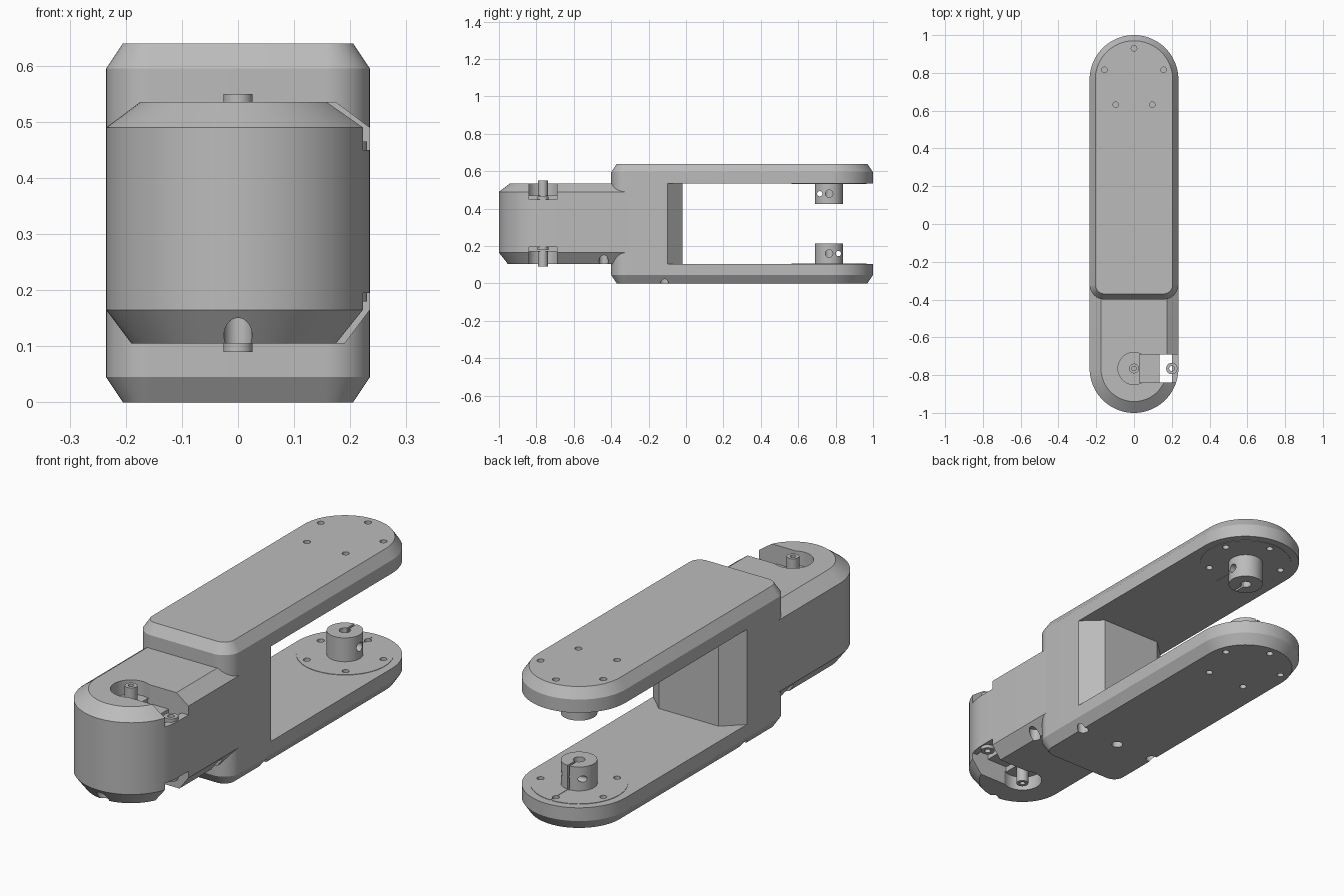
import bpy, bmesh, math
from mathutils import Matrix, Vector

cube = bpy.data.objects.get("Cube")
if cube:
    bpy.data.objects.remove(cube, do_unlink=True)

HALF = 0.235      # half width of the arm
PIVOT = 0.765     # distance of each pivot from the middle
MID = 0.32        # mid height

grey = bpy.data.materials.new("plain_grey")
grey.use_nodes = True
grey.diffuse_color = (0.5, 0.5, 0.5, 1)
grey.node_tree.nodes["Principled BSDF"].inputs["Base Color"].default_value = (0.5, 0.5, 0.5, 1)


def loft(name, rings):
    """Closed solid through rings of equal point count."""
    bm = bmesh.new()
    loops = [[bm.verts.new(p) for p in ring] for ring in rings]
    n = len(loops[0])
    for a, b in zip(loops, loops[1:]):
        for i in range(n):
            j = (i + 1) % n
            bm.faces.new((a[i], a[j], b[j], b[i]))
    bm.faces.new(loops[0])
    bm.faces.new(loops[-1])
    bmesh.ops.recalc_face_normals(bm, faces=bm.faces)
    mesh = bpy.data.meshes.new(name)
    bm.to_mesh(mesh)
    bm.free()
    mesh.materials.append(grey)
    obj = bpy.data.objects.new(name, mesh)
    bpy.context.collection.objects.link(obj)
    return obj


def prism(name, outline, z0, z1):
    return loft(name, [[(x, y, z) for x, y in outline] for z in (z0, z1)])


def post(name, x, y, r, z0, z1, n=40):
    angles = [math.tau * i / n for i in range(n)]
    return prism(name, [(x + r * math.cos(a), y + r * math.sin(a)) for a in angles], z0, z1)


def cross_hole(y, z, r, x0, x1, n=24):
    angles = [math.tau * i / n for i in range(n)]
    return loft("cutter", [[(x, y + r * math.cos(a), z + r * math.sin(a)) for a in angles]
                           for x in (x0, x1)])


def box(x0, x1, y0, y1, z0, z1):
    return prism("cutter", [(x0, y0), (x1, y0), (x1, y1), (x0, y1)], z0, z1)


def cut(obj, cutters):
    """Subtract every cutter, then remove the cutters."""
    for c in cutters:
        c.hide_render = True
        mod = obj.modifiers.new("cut", 'BOOLEAN')
        mod.operation, mod.solver, mod.object = 'DIFFERENCE', 'EXACT', c
    graph = bpy.context.evaluated_depsgraph_get()
    mesh = bpy.data.meshes.new_from_object(obj.evaluated_get(graph))
    obj.modifiers.clear()
    obj.data = mesh
    for c in cutters:
        bpy.data.objects.remove(c, do_unlink=True)
    return obj


def arm_outline(inset, side, square_y, corner=0.08, n=20):
    """Outline with one fully round end (+y if side is 1) and one end with small corners."""
    pts = []
    for cx, cy, r, start in ((0, PIVOT, HALF, 0), (0, PIVOT, HALF, 90),
                             (corner - HALF, square_y + corner, corner, 180),
                             (HALF - corner, square_y + corner, corner, 270)):
        for i in range(n + 1):
            if start == 90 and i == 0:
                continue
            a = math.radians(start + 90 * i / n)
            pts.append((cx + (r - inset) * math.cos(a), side * (cy + (r - inset) * math.sin(a))))
    return pts


def arm(name, side, square_y, levels):
    return loft(name, [[(x, y, z) for x, y in arm_outline(inset, side, square_y)]
                       for inset, z in levels])


# Five screw positions around the fork pivot
screws = [(0.165 * math.cos(a), PIVOT + 0.165 * math.sin(a))
          for a in (math.radians(90 + 72 * i) for i in range(5))]


def screw_holes(z0, z1):
    return [post("cutter", x, y, 0.015, z0, z1, 20) for x, y in screws]


# Fork: two chamfered plates joined by a web
fork = arm("fork", 1, -0.4, [(0.03, 0), (0, 0.045), (0, 0.595), (0.03, 0.64)])
half_window = [(0.15, -0.02), (HALF, -0.1), (0.3, -0.1), (0.3, 1.1)]
window = half_window + [(-x, y) for x, y in reversed(half_window)]
cutters = [prism("cutter", window, 0.105, 0.535)]
for z0, z1 in ((-0.1, 0.04), (0.6, 0.7), (0.075, 0.12), (0.52, 0.565)):
    cutters += screw_holes(z0, z1)
cutters += [post("cutter", x, -0.115, 0.024, -0.1, 0.05) for x in (-0.197, 0, 0.197)]
cut(fork, cutters)

# Actuator housing with a round nose
housing = arm("housing", -1, 0.2, [(0.045, 0.105), (0, 0.165), (0, 0.49), (0.06, 0.535)])
y0, y1 = -0.84, -0.69
cutters = [box(0.135, 0.2, y0, y1, -0.1, 0.8)]
for pocket_z, floor_z, out in ((0.47, 0.45, 0.8), (0.17, 0.195, -0.1)):
    cutters.append(post("cutter", 0, -PIVOT, 0.085, *sorted((pocket_z, out))))
    cutters.append(box(0.03, 0.3, y0, y1, *sorted((floor_z, out))))
cutters += [post("cutter", x, y, 0.025, 0, 0.16)
            for x, y in ((0.2, -0.44), (-0.2, -0.44), (0, -0.964))]
cut(housing, cutters)

# Drive shafts and the cable post in the housing pockets
parts = [fork, housing]
for name, z0, z1 in (("upper_shaft", 0.4, 0.55), ("lower_shaft", 0.09, 0.24)):
    shaft = post(name, 0, -PIVOT, 0.026, z0, z1)
    outer = z1 if z1 > MID else z0
    parts.append(cut(shaft, [post("cutter", 0, -PIVOT, 0.012, outer - 0.03, outer + 0.03, 20)]))
cable_post = post("cable_post", 0.2, -PIVOT, 0.03, 0.18, 0.465)
parts.append(cut(cable_post, [post("cutter", 0.2, -PIVOT, 0.014, 0.1, 0.6, 20)]))

# Clamping hubs: the upper one is the lower one turned over
turn = Matrix.Translation((0, PIVOT, MID)) @ Matrix.Rotation(math.pi, 4, 'X') \
    @ Matrix.Translation((0, -PIVOT, -MID))
for name, upper in (("lower_hub", False), ("upper_hub", True)):
    hub = post(name, 0, PIVOT, 0.075, 0.1, 0.215, 48)
    cut(hub, [post("cutter", 0, PIVOT, 0.024, 0.107, 0.3),
              box(-0.005, 0.005, PIVOT, PIVOT + 0.1, 0.107, 0.3),
              cross_hole(PIVOT + 0.05, 0.16, 0.014, -0.2, 0.2),
              cross_hole(PIVOT, 0.16, 0.02, 0, 0.2)])
    disc = post(name + "_disc", 0, PIVOT, 0.2, 0.1, 0.107, 64)
    if upper:
        hub.data.transform(turn)
        disc.data.transform(turn)
    side = -1 if upper else 1
    ys = sorted((PIVOT + side * 0.07, PIVOT + side * 0.21))
    zs = (0.5, 0.6) if upper else (0.05, 0.15)
    cut(disc, screw_holes(*zs) + [box(-0.004, 0.004, *ys, *zs)])
    parts += [hub, disc]

# Smooth curved walls, keep edges crisp
bpy.ops.object.select_all(action='DESELECT')
for obj in parts:
    obj.select_set(True)
bpy.context.view_layer.objects.active = fork
bpy.ops.object.shade_smooth_by_angle(angle=math.radians(25))
